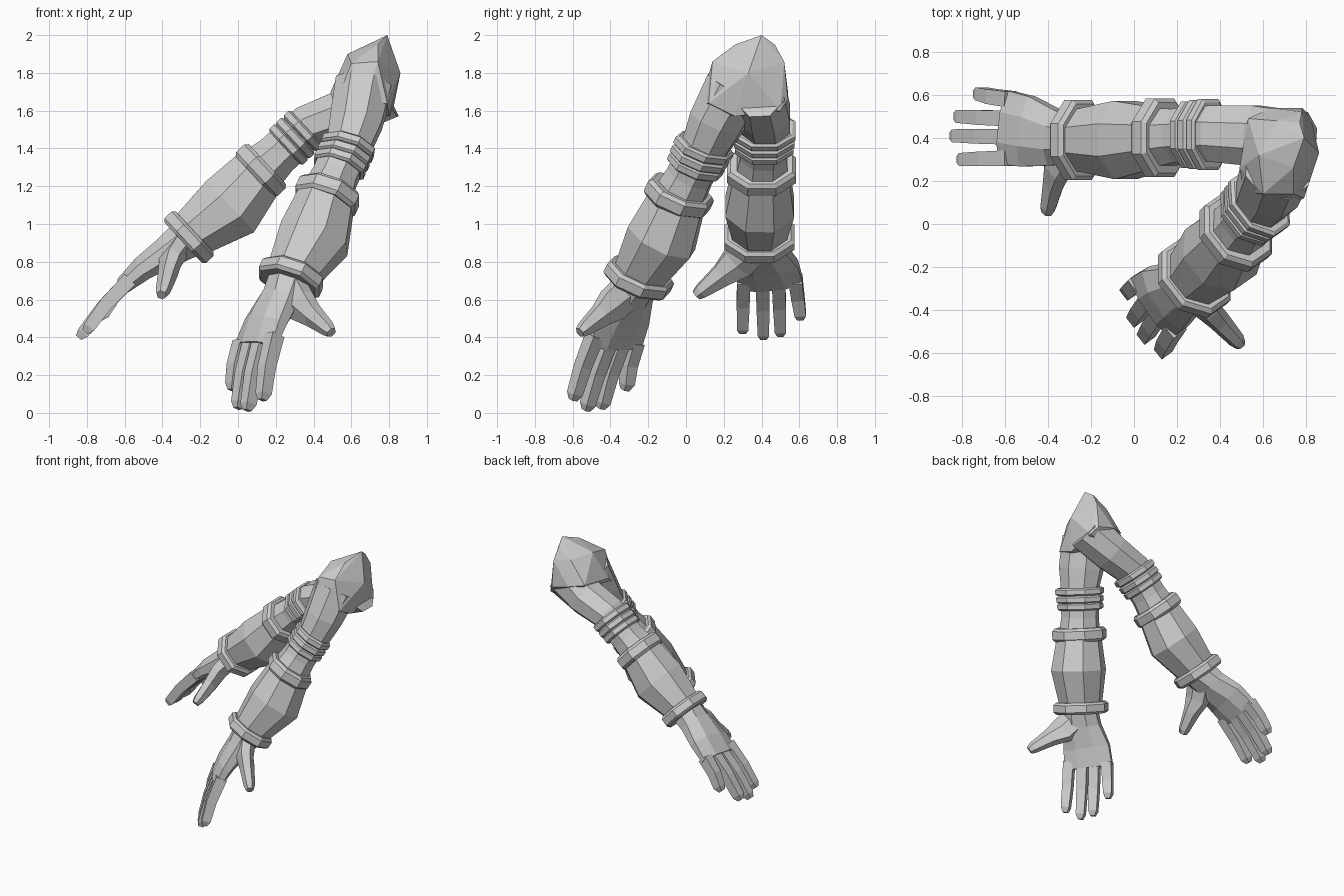
import bpy, bmesh, math
from mathutils import Vector, Matrix

cube = bpy.data.objects.get("Cube")
if cube:
    bpy.data.objects.remove(cube)

grey = bpy.data.materials.new("light_grey")
grey.use_nodes = True
COLOR = (0.6, 0.6, 0.6, 1)
grey.diffuse_color = COLOR
grey.node_tree.nodes["Principled BSDF"].inputs["Base Color"].default_value = COLOR


def finish(name, bm, matrix=Matrix()):
    bmesh.ops.recalc_face_normals(bm, faces=bm.faces)
    mesh = bpy.data.meshes.new(name)
    bm.to_mesh(mesh)
    bm.free()
    mesh.materials.append(grey)
    obj = bpy.data.objects.new(name, mesh)
    obj.matrix_world = matrix
    bpy.context.collection.objects.link(obj)


def loft(name, matrix, stations, sides=8):
    """Skin rings (x, y, z, half width, half depth) square to their path."""
    bm = bmesh.new()
    centres = [Vector(s[:3]) for s in stations]
    rings = []
    grow = 1 / math.cos(math.pi / sides)
    for i, s in enumerate(stations):
        ahead = centres[min(i + 1, len(centres) - 1)]
        tangent = (ahead - centres[max(i - 1, 0)]).normalized()
        across = Vector((1, 0, 0))
        across = (across - tangent * across.dot(tangent)).normalized()
        deep = tangent.cross(across)
        ring = []
        for k in range(sides):
            a = (k + 0.5) * math.tau / sides
            ring.append(bm.verts.new(centres[i] + across * s[3] * grow * math.cos(a)
                                     + deep * s[4] * grow * math.sin(a)))
        rings.append(ring)
    for low, high in zip(rings, rings[1:]):
        for k in range(sides):
            n = (k + 1) % sides
            bm.faces.new((low[k], low[n], high[n], high[k]))
    bm.faces.new(rings[0])
    bm.faces.new(rings[-1])
    finish(name, bm, matrix)


def band(name, matrix, x, z, width, depth, half):
    """A cuff with bevelled rims."""
    loft(name, matrix, [(x, 0, z - half, width * .9, depth * .9),
                        (x, 0, z - half * .6, width, depth),
                        (x, 0, z + half * .6, width, depth),
                        (x, 0, z + half, width * .9, depth * .9)])


def hull(name, points):
    bm = bmesh.new()
    for p in points:
        bm.verts.new(p)
    out = bmesh.ops.convex_hull(bm, input=bm.verts)
    bmesh.ops.delete(bm, geom=list({g for g in out["geom_interior"]
                                    if isinstance(g, bmesh.types.BMVert)}), context='VERTS')
    finish(name, bm)


def frame(origin, up, thumb_way):
    # Local axes: x towards the thumb, y towards the palm, z up the arm
    z = Vector(up).normalized()
    x = Vector(thumb_way)
    x = (x - z * x.dot(z)).normalized()
    m = Matrix((x, z.cross(x), z)).transposed().to_4x4()
    m.translation = origin
    return m


def sleeve(side, m, upper):
    loft(side + "_forearm", m, [(0, 0, -.02, .13, .13), (0, 0, .04, .145, .135),
                                (0, .03, .27, .182, .185), (-.01, 0, .52, .145, .145)])
    band(side + "_wrist_cuff", m, 0, 0, .185, .162, .042)
    band(side + "_elbow_cuff", m, -.01, .52, .182, .16, .048)
    loft(side + "_upper_arm", m, [(-.01, 0, .5, .14, .135), (-.02, 0, .64, .125, .115),
                                  (-.03, 0, .86, .13, .115)] + upper)
    for i, z in enumerate((.72, .77, .825)):
        band(f"{side}_arm_ring_{i + 1}", m, -.025, z, .155 + i * .005, .13, .027)


def hand(side, m):
    loft(side + "_palm", m, [(0, 0, .0, .11, .11), (-.01, -.02, -.13, .13, .085),
                             (-.04, -.045, -.28, .165, .065),
                             (-.06, -.05, -.42, .172, .046)])
    loft(side + "_thumb", m, [(.03, .0, -.07, .09, .06), (.12, .03, -.165, .09, .053),
                              (.2, .07, -.22, .06, .045), (.31, .115, -.295, .037, .034),
                              (.335, .125, -.315, .026, .024)], 6)
    fingers = {"index": (.085, .09, -.745), "middle": (-.015, -.02, -.79),
               "ring": (-.1, -.11, -.765), "little": (-.19, -.215, -.64)}
    for finger, (root, tip, end) in fingers.items():
        mid = (root + tip) / 2
        loft(f"{side}_{finger}_finger", m, [
            (root, -.05, -.38, .036, .04), (mid, -.04, (end - .38) / 2, .034, .036),
            (tip, -.012, end + .035, .03, .032), (tip, -.008, end, .016, .018)], 4)


# Arm reaching sideways
side_frame = frame((-.26, .39, .93), (.73, 0, .68), (0, -1, 0))
sleeve("side", side_frame, [(-.02, .08, 1.05, .14, .125), (0, .13, 1.28, .13, .16)])
hand("side", side_frame)

# Arm reaching forwards
front_wrist, front_thumb = (.28, -.25, .715), (.57, -.82, 0)
sleeve("front", frame(front_wrist, (.38, .39, .83), front_thumb),
       [(-.04, -.01, .98, .15, .13), (-.07, -.04, 1.2, .15, .15)])
hand("front", frame(front_wrist, (.27, .37, .89), front_thumb))

# Shoulder where both arms meet
hull("shoulder", [(.79, .4, 2), (.58, .32, 1.9), (.6, .14, 1.85), (.74, .14, 1.86),
                  (.74, .26, 1.95), (.77, .47, 1.95), (.49, .26, 1.7), (.53, .49, 1.72),
                  (.51, .15, 1.62), (.67, .07, 1.62), (.79, .12, 1.64), (.64, .54, 1.7),
                  (.66, .48, 1.88), (.78, .52, 1.86), (.86, .33, 1.8), (.82, .5, 1.6),
                  (.8, .26, 1.57), (.78, .54, 1.66), (.64, .46, 1.58)])
